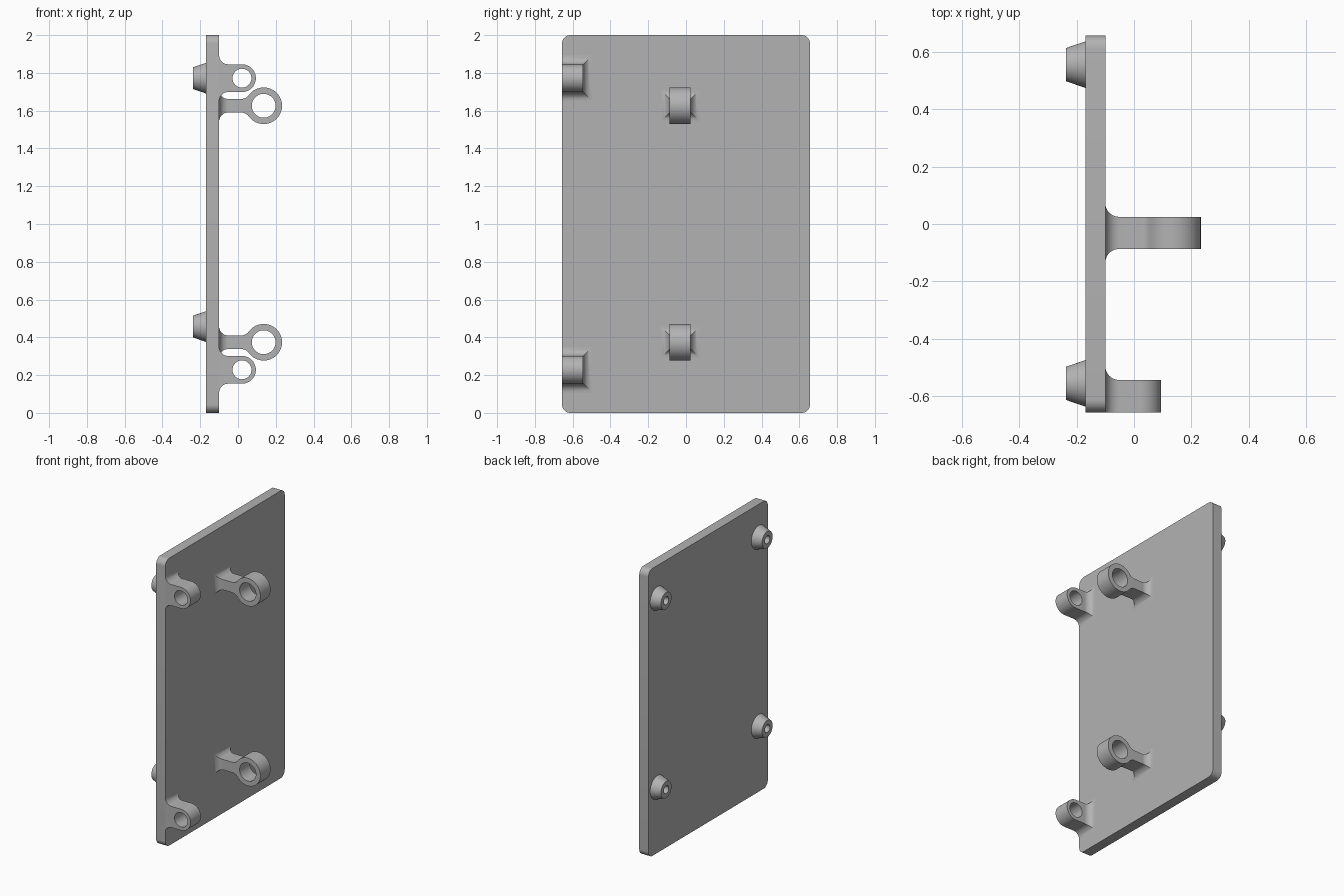
import bpy, bmesh
from math import sin, cos, pi, sqrt, atan2, radians
from mathutils import Vector

if "Cube" in bpy.data.objects:
    bpy.data.objects.remove(bpy.data.objects["Cube"], do_unlink=True)

grey = bpy.data.materials.new("plain grey")
grey.use_nodes = True
COLOUR = (0.45, 0.45, 0.45, 1)
grey.diffuse_color = COLOUR
grey.node_tree.nodes["Principled BSDF"].inputs["Base Color"].default_value = COLOUR

BACK, FACE = -0.17, -0.10      # plate sides in x
HALF_Y = 0.657
FILLET = 0.048


def finish(ob):
    bpy.ops.object.select_all(action='DESELECT')
    ob.select_set(True)
    bpy.context.view_layer.objects.active = ob
    if ob.type == 'CURVE':
        bpy.ops.object.convert(target='MESH')
        ob = bpy.context.object
    ob.data.materials.clear()
    ob.data.materials.append(grey)
    bpy.ops.object.shade_smooth_by_angle(angle=radians(30))


def add_object(name, data):
    ob = bpy.data.objects.new(name, data)
    bpy.context.collection.objects.link(ob)
    return ob


def add_mesh(name, bm):
    bmesh.ops.recalc_face_normals(bm, faces=bm.faces)
    mesh = bpy.data.meshes.new(name)
    bm.to_mesh(mesh)
    bm.free()
    finish(add_object(name, mesh))


def loft(name, rings, caps):
    """Skin a list of closed rings; optionally close the last one."""
    bm = bmesh.new()
    loops = [[bm.verts.new(p) for p in ring] for ring in rings]
    n = len(loops[0])
    for a, b in zip(loops, loops[1:]):
        for i in range(n):
            j = (i + 1) % n
            bm.faces.new((a[i], a[j], b[j], b[i]))
    if caps:
        bm.faces.new(loops[-1])
    add_mesh(name, bm)


def arc(cx, cy, r, start, end, steps):
    angles = [start + (end - start) * i / steps for i in range(steps + 1)]
    return [(cx + r * cos(a), cy + r * sin(a)) for a in angles]


def eye_arm(name, x, z, y0, y1, radius, hole, half, neck):
    """Flat arm ending in a ring, with an optional neck blend."""
    start = FACE + FILLET - x
    reach = sqrt((radius + neck) ** 2 - (half + neck) ** 2)
    turn = atan2(half + neck, -reach)
    outline = arc(0, 0, radius, 0, turn, 32)
    if neck:
        outline += arc(-reach, half + neck, neck, turn - pi, -pi / 2, 10)[1:]
    outline.append((start, half))
    outline += [(u, -v) for u, v in reversed(outline[1:])]

    curve = bpy.data.curves.new(name, 'CURVE')
    curve.dimensions = '2D'
    curve.fill_mode = 'BOTH'
    curve.extrude = (y1 - y0) / 2
    for points in (outline, arc(0, 0, hole, 0, 2 * pi, 48)[:-1]):
        spline = curve.splines.new('POLY')
        spline.points.add(len(points) - 1)
        for p, (u, v) in zip(spline.points, points):
            p.co = (u, v, 0, 1)
        spline.use_cyclic_u = True
    ob = add_object(name, curve)
    ob.location = (x, (y0 + y1) / 2, z)
    ob.rotation_euler.x = pi / 2
    finish(ob)

    # Flared root; no flare past the front edge of the plate
    rings = []
    for i in range(13):
        a = pi / 2 * i / 12
        px, grow = FACE + FILLET * (1 - cos(a)), FILLET * (1 - sin(a))
        low = max(y0 - grow, -HALF_Y)
        high, h = y1 + grow, half + grow
        rings.append([(px, low, z - h), (px, high, z - h),
                      (px, high, z + h), (px, low, z + h)])
    loft(name + "_root", rings, False)


# Back plate with rounded corners
bm = bmesh.new()
bmesh.ops.create_cube(bm, size=1)
for v in bm.verts:
    v.co = Vector(((BACK + FACE) / 2 + v.co.x * (FACE - BACK),
                   v.co.y * 2 * HALF_Y, 1 + v.co.z * 2))
corners = [e for e in bm.edges if abs(e.verts[0].co.x - e.verts[1].co.x) > 0.01]
bmesh.ops.bevel(bm, geom=corners, offset=0.045, segments=10, profile=0.5,
                affect='EDGES')
add_mesh("plate", bm)

# Arms, mirrored top to bottom
for label, side in (("upper", 1), ("lower", -1)):
    eye_arm(label + "_edge_lug", 0.021, 1 + side * 0.772, -HALF_Y, -0.544,
            0.0735, 0.05, 0.0735, 0)
    eye_arm(label + "_ring_arm", 0.136, 1 + side * 0.626, -0.087, 0.025,
            0.097, 0.063, 0.036, 0.05)

# Tapered studs with blind holes
STUD = [(BACK, 0.081), (-0.237, 0.058), (-0.237, 0.027), (BACK, 0.027)]
for label, z in (("upper", 1.772), ("lower", 0.457)):
    for end, y in (("front", -0.556), ("back", 0.556)):
        rings = [[(x, y + u, z + v) for u, v in arc(0, 0, r, 0, 2 * pi, 48)[:-1]]
                 for x, r in STUD]
        loft(f"{label}_{end}_stud", rings, True)
